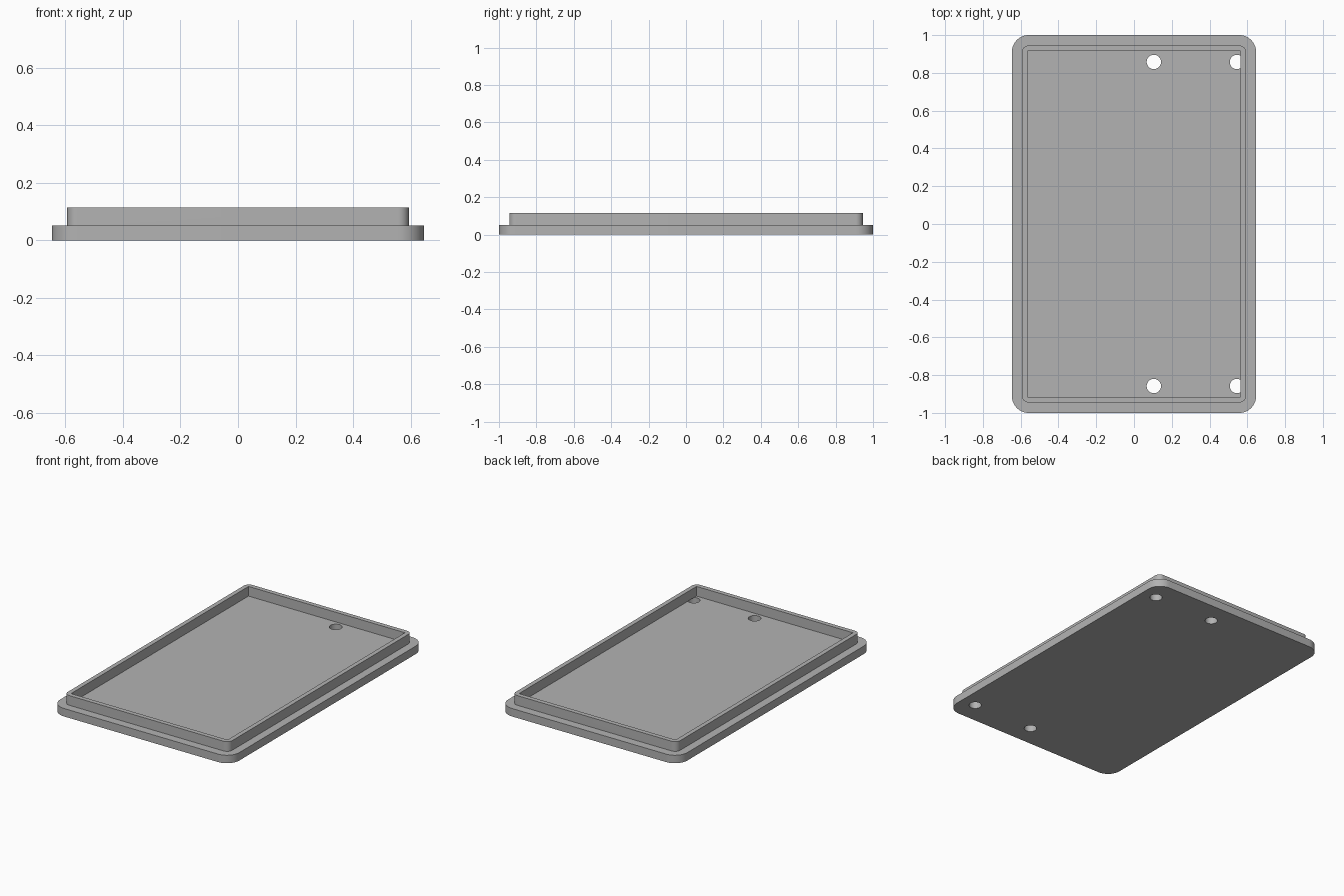
import bpy
import bmesh
from math import cos, sin, pi

default = bpy.data.objects.get("Cube")
if default:
    bpy.data.objects.remove(default, do_unlink=True)

grey = bpy.data.materials.new("plain grey")
grey.use_nodes = True
colour = (0.45, 0.45, 0.45, 1)
grey.diffuse_color = colour
grey.node_tree.nodes["Principled BSDF"].inputs["Base Color"].default_value = colour


def prism(name, outline, z0, z1):
    """Extrude a closed outline of (x, y) points from z0 to z1."""
    bm = bmesh.new()
    base = bm.faces.new([bm.verts.new((x, y, z0)) for x, y in outline])
    top = bmesh.ops.extrude_face_region(bm, geom=[base])["geom"]
    verts = [g for g in top if isinstance(g, bmesh.types.BMVert)]
    bmesh.ops.translate(bm, verts=verts, vec=(0, 0, z1 - z0))
    bmesh.ops.recalc_face_normals(bm, faces=bm.faces)
    mesh = bpy.data.meshes.new(name)
    bm.to_mesh(mesh)
    bm.free()
    mesh.materials.append(grey)
    obj = bpy.data.objects.new(name, mesh)
    bpy.context.collection.objects.link(obj)
    return obj


def arc(cx, cy, r, start, end, steps):
    angles = [start + (end - start) * i / steps for i in range(steps + 1)]
    return [(cx + r * cos(a), cy + r * sin(a)) for a in angles]


def rounded_rect(hx, hy, r, steps=12):
    points = []
    for i, (sx, sy) in enumerate([(1, 1), (-1, 1), (-1, -1), (1, -1)]):
        points += arc(sx * (hx - r), sy * (hy - r), r, i * pi / 2, (i + 1) * pi / 2, steps)
    return points


def combine(target, other, operation):
    """Apply a boolean and discard the other body."""
    mod = target.modifiers.new(operation.lower(), "BOOLEAN")
    mod.operation = operation
    mod.solver = "EXACT"
    mod.object = other
    bpy.context.view_layer.objects.active = target
    bpy.ops.object.modifier_apply(modifier=mod.name)
    bpy.data.objects.remove(other, do_unlink=True)


PLATE_TOP, LIP_TOP = 0.052, 0.115

# Base plate with four screw holes
lid = prism("lid", rounded_rect(0.647, 1.0, 0.09), 0, PLATE_TOP)
for x in (0.105, 0.545):
    for y in (-0.858, 0.858):
        hole = prism("hole_cutter", arc(x, y, 0.038, 0, 2 * pi, 40)[:-1], -0.1, 0.2)
        combine(lid, hole, "DIFFERENCE")

# Raised lip with square inner corners
lip = prism("lip", rounded_rect(0.594, 0.945, 0.037), PLATE_TOP, LIP_TOP)
cavity = prism("cavity_cutter", [(-0.565, -0.915), (0.565, -0.915), (0.565, 0.915), (-0.565, 0.915)], -0.1, 0.3)
combine(lip, cavity, "DIFFERENCE")
combine(lid, lip, "UNION")

# Smooth the rounded corners and holes, keep the edges sharp
bpy.ops.object.select_all(action="DESELECT")
lid.select_set(True)
bpy.context.view_layer.objects.active = lid
bpy.ops.object.shade_smooth_by_angle(angle=pi / 6)
